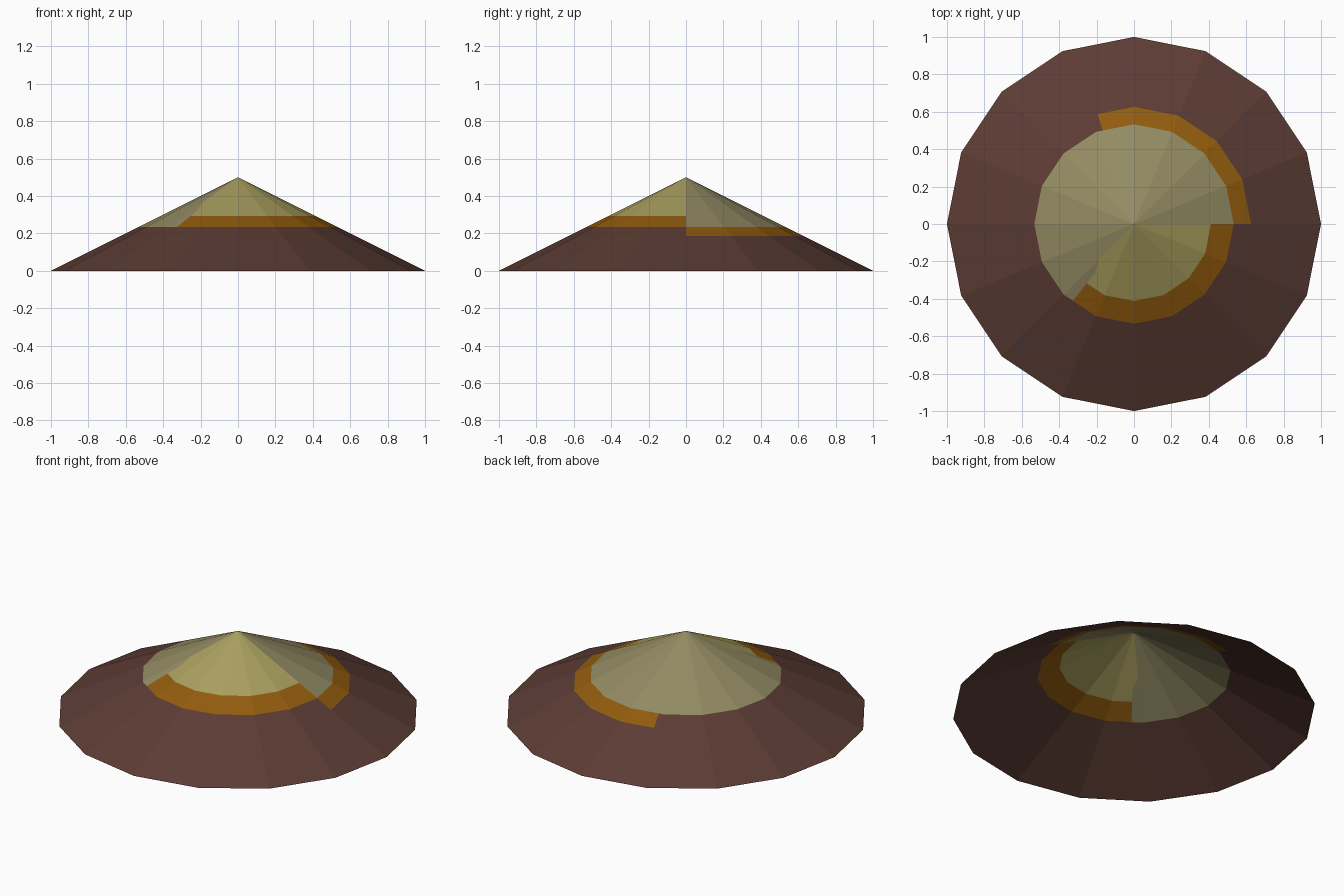
import bpy, bmesh, math

if "Cube" in bpy.data.objects:
    bpy.data.objects.remove(bpy.data.objects["Cube"])

SIDES, HEIGHT = 16, 0.5
STEP = 360 / SIDES
GAP_FRONT, GAP_BACK, FOLD = 231.5, 108.4, 225.0   # where the painted areas end (degrees)


def srgb(r, g, b):
    def lin(c):
        c /= 255
        return c / 12.92 if c <= 0.04045 else ((c + 0.055) / 1.055) ** 2.4
    return (lin(r), lin(g), lin(b), 1)


mesh = bpy.data.meshes.new("cone_roof")
roof = bpy.data.objects.new("cone_roof", mesh)
bpy.context.collection.objects.link(roof)

BROWN, ORANGE, STRAW, GREY = range(4)
for name, col in (("dark brown", (92, 60, 52)), ("burnt orange", (146, 92, 14)),
                  ("straw yellow", (170, 160, 95)), ("grey olive", (147, 139, 99))):
    m = bpy.data.materials.new(name)
    m.diffuse_color = srgb(*col)
    m.use_nodes = True
    m.node_tree.nodes["Principled BSDF"].inputs["Base Color"].default_value = m.diffuse_color
    mesh.materials.append(m)


def point(angle, t):
    """Point on the flat-sided cone; t runs from 0 at the tip to 1 at the rim."""
    half = math.radians(STEP / 2)
    off = math.radians(angle % STEP) - half
    r = t * math.cos(half) / math.cos(off)
    a = math.radians(angle)
    return (r * math.cos(a), r * math.sin(a), HEIGHT * (1 - t))


def colour(angle, t):
    """Colour zones by direction and height."""
    if angle > GAP_FRONT:                       # front right zone
        return STRAW if t < 0.412 else ORANGE if t < 0.533 else BROWN
    if angle > FOLD and t < 0.265:              # straw tip beside the fold
        return STRAW
    if t < 0.533:
        return GREY
    return ORANGE if t < 0.626 and angle < GAP_BACK else BROWN


angles = sorted([i * STEP for i in range(SIDES)] + [GAP_FRONT, GAP_BACK])
rings = [0.265, 0.342, 0.412, 0.533, 0.626, 1.0]

bm = bmesh.new()
tip = bm.verts.new((0, 0, HEIGHT))
grid = [[bm.verts.new(point(a, t)) for a in angles] for t in rings]


def face(verts, index):
    bm.faces.new(verts).material_index = index


# Open cone shell, no floor
n = len(angles)
for j, a in enumerate(angles):
    k = (j + 1) % n
    mid = (a + (angles[k] if k else 360)) / 2
    face((tip, grid[0][j], grid[0][k]), colour(mid, 0.1))
    for i in range(len(rings) - 1):
        inner, outer = grid[i], grid[i + 1]
        if i == 0 and a == FOLD:                # slanted colour edge
            face((inner[j], outer[k], inner[k]), STRAW)
            face((inner[j], outer[j], outer[k]), GREY)
        else:
            face((inner[j], outer[j], outer[k], inner[k]),
                 colour(mid, (rings[i] + rings[i + 1]) / 2))
bm.to_mesh(mesh)
bm.free()
